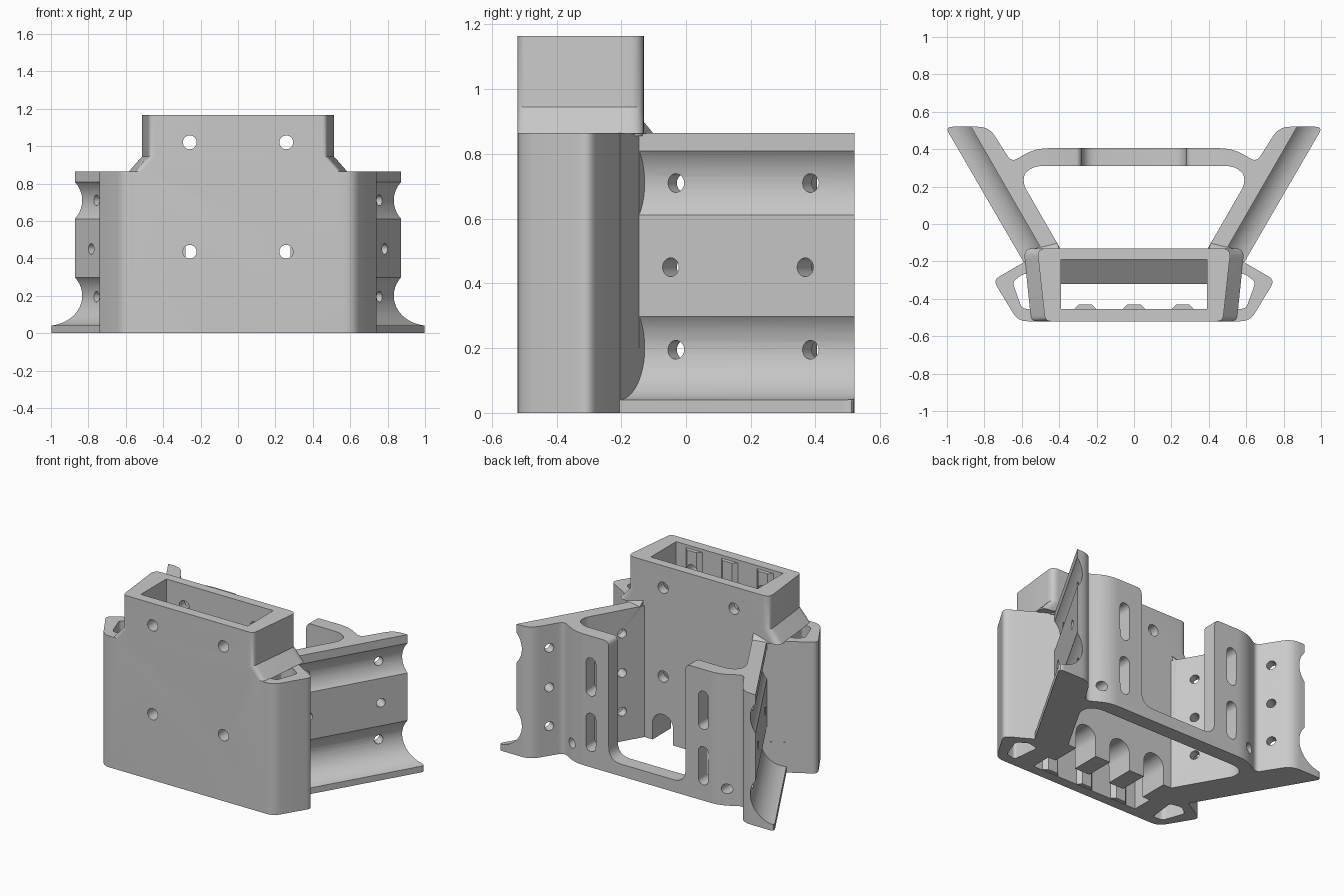
import bpy, bmesh, math
from mathutils import Matrix, Vector

cube = bpy.data.objects.get("Cube")
if cube:
    bpy.data.objects.remove(cube, do_unlink=True)

gray = bpy.data.materials.new("plain gray")
gray.use_nodes = True
gray.diffuse_color = (0.59, 0.59, 0.59, 1)
for node in gray.node_tree.nodes:
    if node.type == 'BSDF_PRINCIPLED':
        node.inputs["Base Color"].default_value = gray.diffuse_color

TOP, TUBE_TOP = 0.865, 1.165


def axes(x, y, z, origin=(0, 0, 0)):
    """Matrix whose columns are the given local axes."""
    m = Matrix((x, y, z)).transposed().to_4x4()
    m.translation = origin
    return m


FLAT = Matrix.Identity(4)
FACING = axes((1, 0, 0), (0, 0, 1), (0, -1, 0))      # draw in xz, extrude to -y
SIDEWAYS = axes((0, 1, 0), (0, 0, 1), (1, 0, 0))     # draw in yz, extrude along x


def mirrored(half):
    """Close a right-hand outline with its mirror image."""
    return half + [(-p[0],) + tuple(p[1:]) for p in reversed(half)]


def rounded(points, steps=6):
    """Replace corners (x, y, reach) by smooth arcs."""
    out = []
    for i, p in enumerate(points):
        c = Vector(p[:2])
        if len(p) < 3:
            out.append(c)
            continue
        a = c + (Vector(points[i - 1][:2]) - c).normalized() * p[2]
        b = c + (Vector(points[(i + 1) % len(points)][:2]) - c).normalized() * p[2]
        for s in range(steps + 1):
            t = s / steps
            out.append(a * (1 - t) ** 2 + c * 2 * t * (1 - t) + b * t * t)
    return out


def volume(mesh):
    bm = bmesh.new()
    bm.from_mesh(mesh)
    result = bm.calc_volume(signed=True)
    bm.free()
    return result


def loft(name, lower, upper, low, high, matrix=FLAT):
    """Solid between two outlines with equal point counts."""
    bm = bmesh.new()
    a = [bm.verts.new(matrix @ Vector((p[0], p[1], low))) for p in lower]
    b = [bm.verts.new(matrix @ Vector((p[0], p[1], high))) for p in upper]
    n = len(a)
    bm.faces.new(a[::-1])
    bm.faces.new(b)
    for i in range(n):
        j = (i + 1) % n
        bm.faces.new((a[i], a[j], b[j], b[i]))
    if bm.calc_volume(signed=True) < 0:
        bmesh.ops.reverse_faces(bm, faces=bm.faces)
    mesh = bpy.data.meshes.new(name)
    bm.to_mesh(mesh)
    bm.free()
    mesh.materials.append(gray)
    obj = bpy.data.objects.new(name, mesh)
    bpy.context.collection.objects.link(obj)
    return obj


def prism(name, points, low, high, matrix=FLAT):
    outline = rounded(points)
    return loft(name, outline, outline, low, high, matrix)


def circle(x, y, r, n=32):
    return [(x + r * math.cos(math.tau * i / n), y + r * math.sin(math.tau * i / n))
            for i in range(n)]


def combine(tool, operation='DIFFERENCE'):
    """Join or cut the bracket with a helper solid, keeping the first sound result."""
    tool.hide_render = True
    before = volume(bracket.data)
    low, high = (0.5, 1.0001) if operation == 'DIFFERENCE' else (0.9999, 2)
    mod = bracket.modifiers.new(tool.name, 'BOOLEAN')
    mod.operation, mod.object = operation, tool
    for solver in ('MANIFOLD', 'EXACT', 'FLOAT'):
        mod.solver = solver
        bpy.context.view_layer.update()
        deps = bpy.context.evaluated_depsgraph_get()
        mesh = bpy.data.meshes.new_from_object(bracket.evaluated_get(deps))
        if low * before < volume(mesh) < high * before:
            bracket.data = mesh
            break
    bracket.modifiers.clear()
    bpy.data.objects.remove(tool, do_unlink=True)


# Footprint: front housing, splayed wings and rear crossbar
bracket = prism("mounting_bracket", mirrored([
    (0.62, -0.52, 0.05), (0.7535, -0.30, 0.04), (0.589, -0.205),
    (1.01, 0.52, 0.04), (0.775, 0.52, 0.06), (0.655, 0.33, 0.04),
    (0.53, 0.405, 0.07)]), 0, TOP)

# Open space between the housing, wings and crossbar
combine(prism("centre_opening", mirrored([
    (0.395, -0.13), (0.605, 0.235, 0.06), (0.56, 0.31, 0.07)]), -0.1, 1))

# Hollow corners of the housing
for s in (1, -1):
    combine(prism("corner_hollow", [
        (s * 0.51, -0.28, 0.02), (s * 0.59, -0.265, 0.02), (s * 0.65, -0.31, 0.02),
        (s * 0.60, -0.45, 0.02), (s * 0.53, -0.46, 0.02)], -0.1, 1))

# Gap between the two rear posts, rounding their top corners
combine(prism("post_gap", mirrored([
    (0.28, 0.08, 0.09), (0.28, TOP + 0.001, 0.04), (0.36, TOP + 0.002), (0.36, 1)]),
    -0.6, -0.2, FACING))

# Wings: flat outer face, two round channels and three rows of screw holes
for s in (1, -1):
    along = Vector((s * 0.5, 0.866, 0))
    out = Vector((s * 0.866, -0.5, 0))
    root = Vector((s * 0.487, -0.147, 0))
    section = axes(out, (0, 0, 1), along, root)
    combine(prism("wing_face", [(0, 0.2), (0.5, 0.2), (0.5, 1), (0, 1)], 0.002, 1.1, section))
    for z in (0.2, 0.71):
        combine(prism("wing_channel", circle(0.126, z, 0.16, 48), 0.003, 1.1, section))
    elevation = axes(along, (0, 0, 1), out, root)
    for z in (0.195, 0.45, 0.71):
        for t in (0.115, 0.595):
            combine(prism("wing_hole", circle(t, z, 0.029, 20), -0.3, 0.1, elevation))


# Upper tube with a flared foot
def tube_outline(front, back):
    return mirrored([(front, -0.52, 0.03), (back, -0.13, 0.05)])


combine(prism("tube", tube_outline(0.475, 0.518), TOP - 0.01, TUBE_TOP), 'UNION')
combine(loft("tube_flare", rounded(tube_outline(0.55, 0.59)),
             rounded(tube_outline(0.475, 0.518)), TOP - 0.002, 0.945), 'UNION')
for s in (1, -1):
    combine(loft("flare_wedge",
                 [(s * 0.40, -0.15), (s * 0.53, -0.18), (s * 0.53, -0.13), (s * 0.41, -0.10)],
                 [(s * 0.40, -0.17), (s * 0.53, -0.20), (s * 0.53, -0.165), (s * 0.40, -0.135)],
                 TOP - 0.003, 0.905), 'UNION')

# Vertical slot through the housing, with a sloping rear shelf
combine(prism("housing_slot", [
    (-0.455, -0.1), (-0.32, -0.1), (-0.32, 0.23), (-0.19, 0.33),
    (-0.19, 1.3), (-0.455, 1.3)], -0.39, 0.39, SIDEWAYS))

# Ribs on the inner front wall, and arches below the shelf
for x in (-0.26, 0, 0.26):
    combine(prism("inner_rib", [
        (x - 0.06, -0.47), (x + 0.06, -0.47), (x + 0.06, -0.455),
        (x + 0.035, -0.43), (x - 0.035, -0.43), (x - 0.06, -0.455)],
        0.002, TUBE_TOP - 0.02), 'UNION')
    arch = [(x + 0.075 * math.cos(math.pi * i / 16), 0.11 + 0.075 * math.sin(math.pi * i / 16))
            for i in range(17)]
    combine(prism("shelf_arch", arch + [(x - 0.075, -0.1), (x + 0.075, -0.1)],
                  0.05, 0.40, FACING))

# Housing screw holes, post slots and post holes
for s in (1, -1):
    for z in (0.435, 1.02):
        combine(prism("housing_hole", circle(s * 0.258, z, 0.037), 0.0, 0.6, FACING))
    for z in (0.23, 0.595):
        r, h = 0.036, 0.09
        ends = circle(s * 0.41, z, r)
        slot = [(x, y + (h if i <= 16 else -h)) for i, (x, y) in enumerate(ends)]
        combine(prism("post_slot", slot, -0.5, -0.25, FACING))
    combine(prism("post_hole", circle(s * 0.565, 0.11, 0.032), -0.5, -0.2, FACING))

bpy.ops.object.select_all(action='DESELECT')
bracket.select_set(True)
bpy.context.view_layer.objects.active = bracket
bpy.ops.object.shade_smooth_by_angle(angle=math.radians(30))
